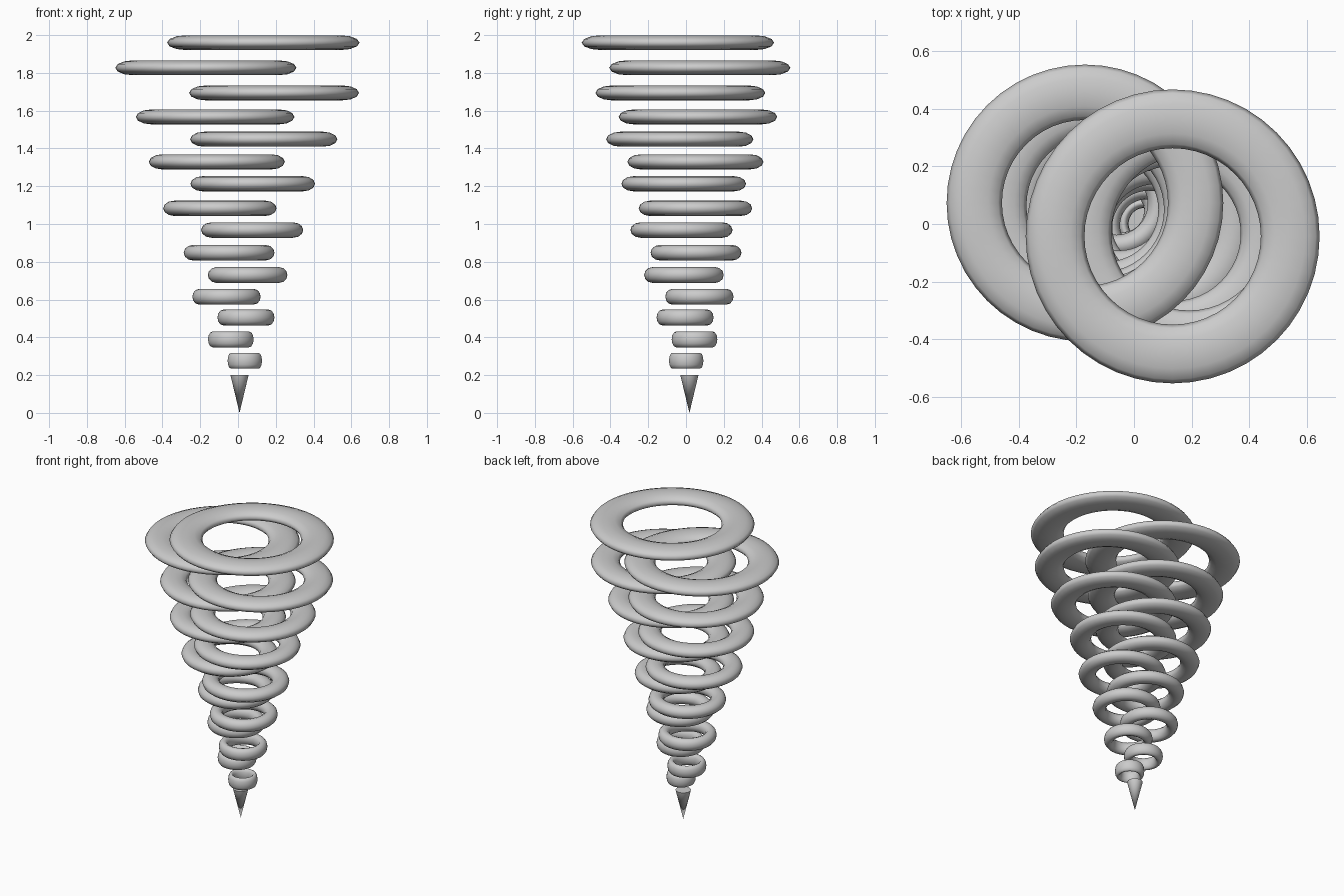
import bpy

# Ring centres from bottom to top (x, y, z); radii grow evenly
CENTRES = [
    (0.036, 0.001, 0.276), (-0.038, 0.045, 0.389), (0.042, -0.005, 0.505),
    (-0.061, 0.071, 0.615), (0.051, -0.011, 0.730), (-0.047, 0.053, 0.848),
    (0.075, -0.024, 0.968), (-0.096, 0.050, 1.083), (0.078, -0.012, 1.213),
    (-0.112, 0.050, 1.329), (0.136, -0.033, 1.449), (-0.121, 0.063, 1.567),
    (0.191, -0.030, 1.694), (-0.170, 0.073, 1.827), (0.134, -0.043, 1.960),
]


def ring(i, centre):
    outer = 0.091 + 0.0299 * i          # outer radius
    half_height = 0.042 - 0.0002 * i    # nearly constant thickness
    bpy.ops.mesh.primitive_torus_add(major_segments=48, minor_segments=12,
                                     major_radius=1.0, minor_radius=0.25,
                                     location=centre)
    ob = bpy.context.object
    ob.name = f"funnel_ring_{i + 1:02d}"
    ob.scale = (outer / 1.25, outer / 1.25, half_height / 0.25)
    bpy.ops.object.transform_apply(location=False, rotation=False, scale=True)
    bpy.ops.object.shade_smooth()


# Stacked, staggered rings of the whirlwind
for i, centre in enumerate(CENTRES):
    ring(i, centre)

# Pointed tip at the ground
bpy.ops.mesh.primitive_cone_add(vertices=32, radius1=0.0, radius2=0.048,
                                depth=0.2, location=(0.008, 0.018, 0.1))
bpy.context.object.name = "funnel_tip"
bpy.ops.object.shade_smooth_by_angle()
